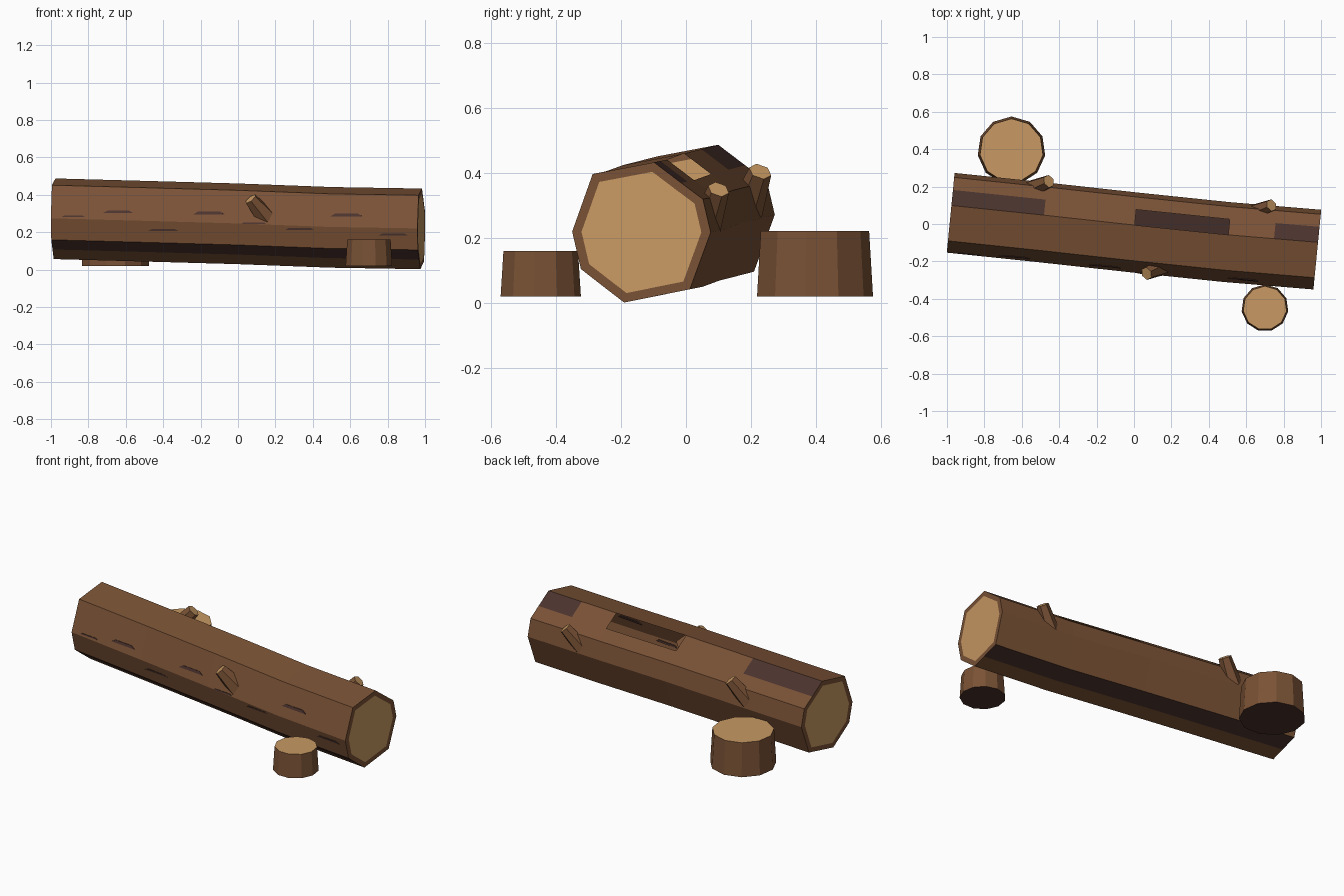
import bpy, bmesh, math
from mathutils import Vector

if "Cube" in bpy.data.objects:
    bpy.data.objects.remove(bpy.data.objects["Cube"])


def material(name, rgb):
    m = bpy.data.materials.new(name)
    m.diffuse_color = (*rgb, 1)
    m.use_nodes = True
    m.node_tree.nodes["Principled BSDF"].inputs["Base Color"].default_value = m.diffuse_color
    return m


BARK = material("bark_brown", (0.193, 0.084, 0.036))
WOOD = material("cut_wood_tan", (0.58, 0.32, 0.125))
DARK = material("dark_bark", (0.070, 0.033, 0.027))


def finish(bm, name, mats):
    me = bpy.data.meshes.new(name)
    bm.to_mesh(me)
    bm.free()
    for m in mats:
        me.materials.append(m)
    ob = bpy.data.objects.new(name, me)
    bpy.context.collection.objects.link(ob)
    return ob


# Log centre line (x, y, z) and cross-section (y, z) around it
PATH = [(-0.98, 0.06, 0.272), (-0.5, 0.01, 0.259), (0.0, -0.045, 0.245),
        (0.5, -0.097, 0.226), (0.98, -0.137, 0.218)]
PROFILE = [(0.039, 0.215), (0.122, 0.152), (0.189, 0.102), (0.213, 0.0),
           (0.149, -0.175), (0.038, -0.1975), (-0.053, -0.216),
           (-0.12, -0.1645), (-0.186, -0.113), (-0.213, 0.002), (-0.15, 0.179)]
SKEW = 0.098  # the log lies slightly turned


def centre(x):
    for a, b in zip(PATH, PATH[1:]):
        if x <= b[0]:
            break
    t = (x - a[0]) / (b[0] - a[0])
    return Vector(a).lerp(Vector(b), t)


def build_log():
    bm = bmesh.new()
    stations = [-0.98, -0.73, -0.485, -0.24, 0.0, 0.25, 0.5, 0.745, 0.98]
    rings = []
    for x in stations:
        c = centre(x)
        rings.append([bm.verts.new((c.x + SKEW * y, c.y + y, c.z + z))
                      for y, z in PROFILE])
    n = len(PROFILE)
    strip = []
    for a, b in zip(rings, rings[1:]):
        for i in range(n):
            j = (i + 1) % n
            f = bm.faces.new((a[i], a[j], b[j], b[i]))
            if i == 0:
                strip.append(f)
            elif i in (4, 7):  # dark bands along the underside
                f.material_index = 2
    # End caps: bark rim around cut wood
    for ring, x in ((rings[0], -0.98), (rings[-1], 0.98)):
        c = centre(x)
        inner = [bm.verts.new(c.lerp(v.co, 0.865)) for v in ring]
        for i in range(n):
            j = (i + 1) % n
            bm.faces.new((ring[i], ring[j], inner[j], inner[i]))
        bm.faces.new(inner).material_index = 1
    bmesh.ops.recalc_face_normals(bm, faces=bm.faces)
    # Dark patches and the opening along the upper strip
    for k in (0, 1, 7):
        strip[k].material_index = 2
    bmesh.ops.delete(bm, geom=[strip[4], strip[5]], context='FACES')
    finish(bm, "log", (BARK, WOOD, DARK))


def tapered(name, start, end, r0, r1, sides):
    """Tapered cylinder with a cut wood top and a dark underside."""
    start, end = Vector(start), Vector(end)
    axis = end - start
    bm = bmesh.new()
    bmesh.ops.create_cone(bm, cap_ends=True, segments=sides, radius1=r0,
                          radius2=r1, depth=axis.length)
    for f in bm.faces:
        f.material_index = 1 if f.normal.z > 0.9 else 2 if f.normal.z < -0.9 else 0
    ob = finish(bm, name, (BARK, WOOD, DARK))
    if abs(axis.x) > 1e-4:
        ob.rotation_mode = 'QUATERNION'
        ob.rotation_quaternion = axis.to_track_quat('Z', 'Y')
    ob.location = (start + end) / 2


def bark_mark(index, x, z, bottom, top, height):
    """Thin dark crack lying on the front of the log."""
    c = centre(x)
    rel = z - c.z
    pts = PROFILE[8:11]
    a, b = (pts[0], pts[1]) if rel < pts[1][1] else (pts[1], pts[2])
    y = a[0] + (b[0] - a[0]) * (rel - a[1]) / (b[1] - a[1])
    slope = (b[0] - a[0]) / (b[1] - a[1])
    bm = bmesh.new()
    bmesh.ops.create_cube(bm, size=1)
    for v in bm.verts:
        length = bottom if v.co.z < 0 else top
        dz = v.co.z * height
        v.co = (v.co.x * length, v.co.y * 0.009 + slope * dz, dz)
    ob = finish(bm, f"bark_mark_{index}", (DARK,))
    ob.location = (x, c.y + y, z)
    ob.rotation_euler.z = -math.atan(SKEW)


build_log()

# Cracks along the front: x, z, lower length, upper length, height
marks = [(-0.88, 0.285, 0.12, 0.10, 0.006), (-0.64, 0.308, 0.165, 0.115, 0.014),
         (-0.4, 0.212, 0.165, 0.115, 0.012), (-0.155, 0.302, 0.17, 0.12, 0.015),
         (0.085, 0.248, 0.13, 0.11, 0.007), (0.33, 0.217, 0.15, 0.12, 0.010),
         (0.58, 0.292, 0.17, 0.12, 0.015), (0.83, 0.187, 0.165, 0.115, 0.012)]
for i, mark in enumerate(marks):
    bark_mark(i + 1, *mark)

# Broken branches
tapered("branch_front", (0.165, -0.215, 0.26), (0.067, -0.265, 0.378), 0.058, 0.036, 6)
tapered("branch_back_left", (-0.55, 0.185, 0.285), (-0.455, 0.228, 0.405), 0.052, 0.036, 6)
tapered("branch_back_right", (0.64, 0.06, 0.235), (0.735, 0.10, 0.35), 0.048, 0.034, 6)

# Stumps, one corner pointing to the back
tapered("stump_large", (-0.655, 0.393, 0.02), (-0.655, 0.393, 0.222), 0.182, 0.17, 11)
tapered("stump_small", (0.70, -0.449, 0.02), (0.70, -0.449, 0.16), 0.126, 0.117, 11)
